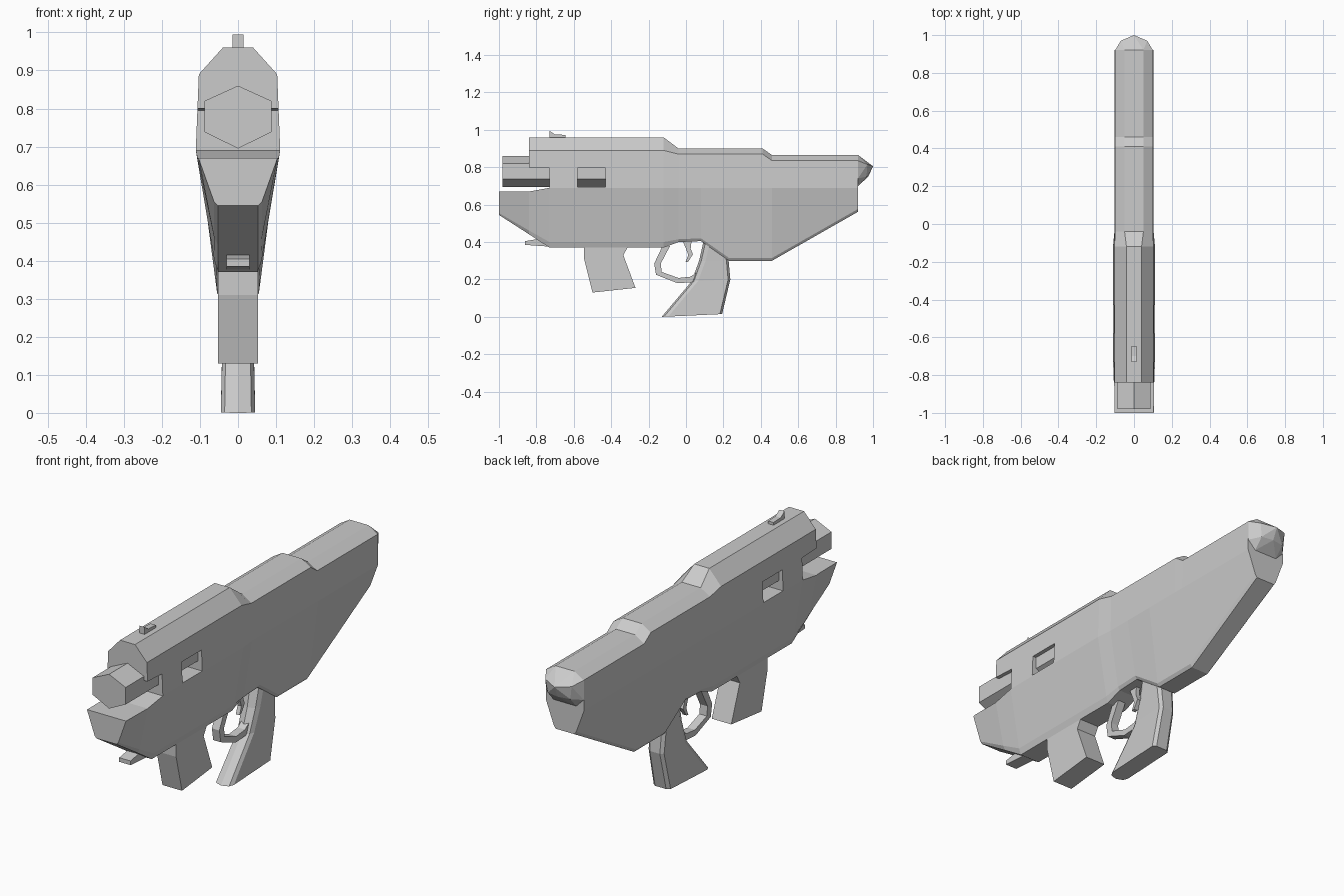
import bpy, bmesh

if "Cube" in bpy.data.objects:
    bpy.data.objects.remove(bpy.data.objects["Cube"])

grey = bpy.data.materials.new("plain_grey")
grey.diffuse_color = (0.6, 0.6, 0.6, 1)
grey.use_nodes = True
grey.node_tree.nodes["Principled BSDF"].inputs["Base Color"].default_value = grey.diffuse_color


def loft(name, rings):
    """Closed flat-shaded solid through rings of equal point count."""
    bm = bmesh.new()
    vs = [[bm.verts.new(p) for p in r] for r in rings]
    n = len(vs[0])
    for a, b in zip(vs, vs[1:]):
        for i in range(n):
            j = (i + 1) % n
            bm.faces.new((a[i], a[j], b[j], b[i]))
    bm.faces.new(vs[0])
    bm.faces.new(vs[-1])
    bmesh.ops.recalc_face_normals(bm, faces=bm.faces)
    me = bpy.data.meshes.new(name)
    bm.to_mesh(me)
    bm.free()
    me.materials.append(grey)
    ob = bpy.data.objects.new(name, me)
    bpy.context.collection.objects.link(ob)
    return ob


def plate(name, profile, hw):
    """Side profile (y, z) extruded across x."""
    return loft(name, [[(x, y, z) for y, z in profile] for x in (-hw, hw)])


def mirrored(half):
    """Half section (x, a) closed by its mirror image, skipping centre points."""
    return half + [(-x, a) for x, a in reversed(half) if x > 0]


# Body: one section per station along the length
# y, top z, shoulder z, bottom z, top / shoulder / middle / lower half widths, chamfer
stations = [
    (-1.00, .96, .89, .545, .04, .103, .111, .063, .01),
    (-0.84, .96, .89, .442, .04, .103, .111, .063, .02),
    (-0.73, .96, .89, .370, .04, .103, .111, .062, .03),
    (-0.12, .96, .89, .370, .04, .103, .111, .062, .03),
    (-0.04, .90, .87, .400, .05, .100, .104, .060, .015),
    (0.08, .90, .87, .405, .05, .100, .104, .060, .015),
    (0.23, .90, .87, .300, .05, .100, .104, .055, .015),
    (0.41, .90, .87, .300, .05, .100, .104, .055, .015),
    (0.46, .865, .835, .300, .05, .100, .104, .055, .015),
    (0.92, .865, .835, .562, .05, .100, .102, .060, .015),
]
rings = []
for y, zt, zs, zb, t, s, m, b, c in stations:
    half = [(t, zt), (s, zs), (m, .69), (b, zb + c), (b - .01, zb)]
    rings.append([(x, y, z) for x, z in mirrored(half)])
body = loft("body", rings)

# Muzzle recess and side window cut through the body
cutters = [
    plate("muzzle_cutter", [(-1.1, .67), (-.84, .67), (-.73, .69), (-.73, .795),
                            (-.84, .80), (-.84, 1.1), (-1.1, 1.1)], .3),
    plate("window_cutter", [(-.58, .695), (-.43, .695), (-.43, .795), (-.58, .795)], .3),
]
for c in cutters:
    c.hide_render = True
    mod = body.modifiers.new("cut", 'BOOLEAN')
    mod.operation = 'DIFFERENCE'
    mod.solver = 'EXACT'
    mod.object = c
bpy.context.view_layer.update()
cut = bpy.data.meshes.new_from_object(
    body.evaluated_get(bpy.context.evaluated_depsgraph_get()))
body.modifiers.clear()
body.data = cut
for c in cutters:
    bpy.data.objects.remove(c)

# Six-sided barrel
hexagon = mirrored([(0, .86), (.088, .82), (.088, .738), (0, .695)])
loft("barrel", [[(x, y, z) for x, z in hexagon] for y in (-.98, -.42)])

# Butt cap: hull of a few points
bm = bmesh.new()
for x, y, z in [(.05, .92, .865), (.1, .92, .835), (.1, .92, .74), (.06, .92, .70),
                (.07, .97, .815), (.06, .965, .75), (0, 1, .805), (0, .975, .75)]:
    for sx in ((x, -x) if x else (0,)):
        bm.verts.new((sx, y, z))
bmesh.ops.convex_hull(bm, input=bm.verts)
bmesh.ops.recalc_face_normals(bm, faces=bm.faces)
me = bpy.data.meshes.new("butt_cap")
bm.to_mesh(me)
bm.free()
me.materials.append(grey)
bpy.context.collection.objects.link(bpy.data.objects.new("butt_cap", me))

# Front grip
plate("front_grip", [(-.545, .40), (-.545, .31), (-.50, .13), (-.27, .155),
                     (-.335, .33), (-.31, .375), (-.31, .40)], .052)

# Rear grip: sections stacked upward, with a ridged front
rings = []
for zf, zb, yf, yb, w in [(0, .015, -.13, .193, .045), (.19, .20, .03, .237, .041),
                          (.30, .30, .07, .228, .045), (.41, .41, .095, .21, .05)]:
    half = [(0, yf), (w * .78, yf + .012), (w, yf + .035), (w, yb - .012), (w * .65, yb)]
    rings.append([(x, y, zf + (zb - zf) * (y - yf) / (yb - yf)) for x, y in mirrored(half)])
loft("rear_grip", rings)

# Trigger guard: outer path followed back along the inner path, as a band
outer = [(-.125, .38), (-.17, .285), (-.16, .225), (-.045, .18), (.03, .185), (.06, .21)]
inner = [(-.085, .38), (-.135, .285), (-.13, .24), (-.04, .208), (.025, .215), (.06, .24)]
loft("trigger_guard", [[(-.02, *o), (.02, *o), (.02, *i), (-.02, *i)]
                       for o, i in zip(outer, inner)])

# Trigger
front = [(-.02, .41), (.0, .365), (.012, .33), (-.003, .292)]
back = [(.03, .41), (.025, .365), (.037, .335), (.012, .295)]
loft("trigger", [[(-.01, *f), (.01, *f), (.01, *b), (-.01, *b)]
                 for f, b in zip(front, back)])

# Lug under the nose and sight on top
plate("nose_lug", [(-.86, .385), (-.86, .405), (-.80, .415), (-.72, .415), (-.72, .375)], .03)
plate("sight", [(-.73, .95), (-.73, .995), (-.70, .975), (-.645, .973), (-.645, .95)], .014)
